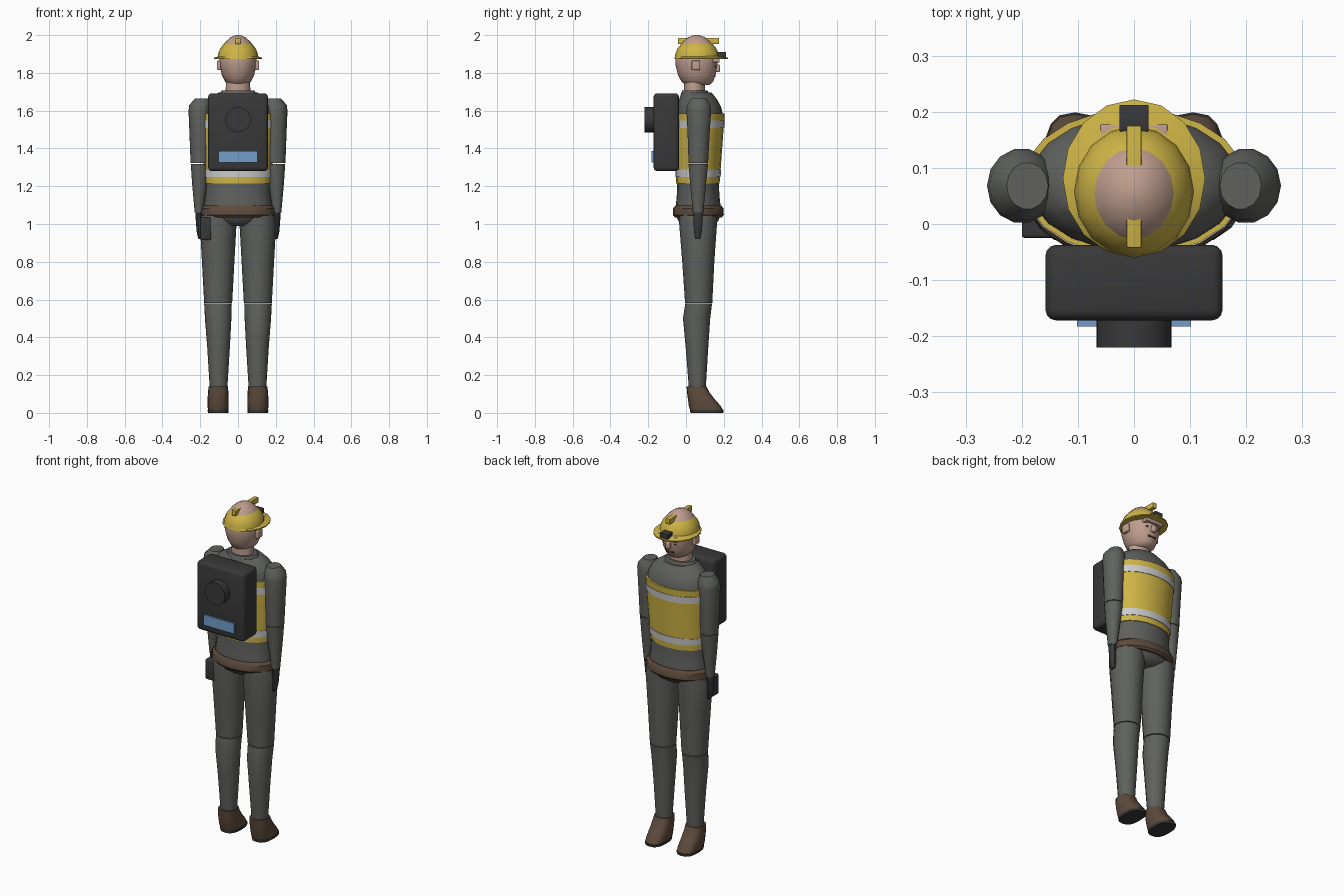
import bpy, bmesh
from math import cos, sin, pi, radians, copysign
from mathutils import Matrix

if "Cube" in bpy.data.objects:
    bpy.data.objects.remove(bpy.data.objects["Cube"])

def mat(name, r, g, b):
    m = bpy.data.materials.new(name)
    m.diffuse_color = (r, g, b, 1)
    m.use_nodes = True
    m.node_tree.nodes["Principled BSDF"].inputs["Base Color"].default_value = m.diffuse_color
    return m

CLOTH = mat("cloth", .115, .12, .11)
BLACK = mat("black", .04, .04, .042)
YELLOW = mat("yellow", .62, .46, .06)
STRIPE = mat("stripe", .65, .65, .65)
SKIN = mat("skin", .52, .34, .27)
BROWN = mat("brown", .11, .07, .045)
BLUE = mat("blue", .17, .34, .6)

def finish(bm, name, m, angle=40):
    bmesh.ops.recalc_face_normals(bm, faces=bm.faces)
    me = bpy.data.meshes.new(name)
    bm.to_mesh(me)
    bm.free()
    ob = bpy.data.objects.new(name, me)
    bpy.context.collection.objects.link(ob)
    me.materials.append(m)
    bpy.ops.object.select_all(action='DESELECT')
    ob.select_set(True)
    bpy.context.view_layer.objects.active = ob
    bpy.ops.object.shade_smooth_by_angle(angle=radians(angle))
    return ob

# Capped loft through elliptical sections (cx, cy, z, rx, ry)
def loft(name, m, secs, n=16, side=1, power=1.0):
    bm = bmesh.new()
    rings = []
    for cx, cy, z, rx, ry in secs:
        ring = []
        for i in range(n):
            c, s = cos(2*pi*i/n), sin(2*pi*i/n)
            ring.append(bm.verts.new((side*(cx + rx*copysign(abs(c)**power, c)),
                                      cy + ry*copysign(abs(s)**power, s), z)))
        rings.append(ring)
    for a, b in zip(rings, rings[1:]):
        for i in range(n):
            j = (i+1) % n
            bm.faces.new((a[i], a[j], b[j], b[i]))
    bm.faces.new(rings[0])
    bm.faces.new(rings[-1])
    return finish(bm, name, m)

def box(name, m, x0, x1, y0, y1, z0, z1, bevel=0):
    bm = bmesh.new()
    mx = Matrix.Translation(((x0+x1)/2, (y0+y1)/2, (z0+z1)/2)) @ Matrix.Diagonal((x1-x0, y1-y0, z1-z0, 1))
    bmesh.ops.create_cube(bm, size=1, matrix=mx)
    if bevel:
        bmesh.ops.bevel(bm, geom=bm.edges[:], offset=bevel, segments=3, profile=.5, affect='EDGES')
    return finish(bm, name, m)

def ball(name, m, c, r, u=16, v=10):
    bm = bmesh.new()
    bmesh.ops.create_uvsphere(bm, u_segments=u, v_segments=v, radius=1,
                              matrix=Matrix.Translation(c) @ Matrix.Diagonal((*r, 1)))
    return finish(bm, name, m)

# Legs, boots, arms and gloves on both sides
for side, tag in ((1, "right"), (-1, "left")):
    loft(tag + "_thigh", CLOTH, [(.105, .067, .582, .074, .072), (.105, .065, .8, .086, .085),
                                 (.105, .064, 1.0, .097, .1), (.1, .064, 1.05, .094, .1)], side=side)
    loft(tag + "_shin", CLOTH, [(.103, .06, .12, .046, .044), (.103, .058, .35, .06, .06),
                                (.105, .056, .5, .07, .072), (.106, .067, .578, .073, .071)], side=side)
    loft(tag + "_sole", BLACK, [(.105, .11, 0, .054, .087), (.105, .11, .015, .056, .089)],
         side=side, power=.75)
    loft(tag + "_boot", BROWN, [(.105, .109, .014, .054, .087), (.105, .1, .035, .056, .085),
                                (.105, .08, .075, .056, .07), (.105, .064, .11, .054, .059),
                                (.104, .056, .14, .051, .053)], side=side, power=.75)
    loft(tag + "_upper_arm", CLOTH, [(.2, .065, 1.322, .051, .053), (.2, .067, 1.48, .057, .06),
                                     (.2, .068, 1.6, .062, .067), (.198, .068, 1.63, .06, .062),
                                     (.19, .068, 1.665, .037, .042)], n=14, side=side)
    loft(tag + "_forearm", CLOTH, [(.207, .064, 1.06, .022, .028), (.203, .064, 1.2, .039, .042),
                                   (.2, .065, 1.318, .05, .053)], n=14, side=side)
    loft(tag + "_glove", BLACK, [(.2, .062, .92, .01, .014), (.204, .063, .96, .015, .022),
                                 (.207, .064, 1.04, .018, .027), (.208, .064, 1.085, .017, .025)],
         n=10, side=side)
    # Ear and eye
    box(tag + "_ear", SKIN, side*.09, side*.112, .03, .075, 1.815, 1.865, .006)
    ball(tag + "_eye", BLACK, (side*.035, .152, 1.835), (.01, .008, .008), 8, 6)

# Torso, pelvis, collar and belt
loft("pelvis", CLOTH, [(0, .065, .99, .08, .07), (0, .065, 1.015, .15, .105), (0, .065, 1.06, .192, .125)])
loft("torso", CLOTH, [(0, .065, 1.04, .188, .124), (0, .064, 1.15, .172, .113), (0, .064, 1.22, .17, .11),
                      (0, .075, 1.56, .192, .124), (0, .069, 1.62, .185, .117),
                      (0, .064, 1.66, .155, .1), (0, .056, 1.695, .105, .08)], n=20)
loft("collar", CLOTH, [(0, .05, 1.68, .105, .08), (0, .047, 1.708, .085, .066)])
loft("belt", BROWN, [(0, .065, 1.035, .187, .124), (0, .065, 1.047, .198, .135),
                     (0, .065, 1.083, .197, .134), (0, .065, 1.098, .182, .121)], n=20)

# Safety vest with two reflective bands
def vest_sec(z, grow=0):
    t = (z - 1.215) / .37
    return (0, .063 + .011*t, z, .176 + .024*t + grow, .115 + .016*t + grow)
loft("vest", YELLOW, [vest_sec(1.215), vest_sec(1.585)], n=20)
for i, z in enumerate((1.248, 1.508)):
    loft(f"reflective_band_{i+1}", STRIPE, [vest_sec(z, .003), vest_sec(z + .04, .003)], n=20)

# Backpack with round port and blue plate
box("backpack", BLACK, -.158, .158, -.172, -.037, 1.28, 1.692, .02)
box("backpack_plate", BLUE, -.102, .102, -.183, -.165, 1.325, 1.386)
bm = bmesh.new()
bmesh.ops.create_cone(bm, cap_ends=True, segments=24, radius1=.067, radius2=.067, depth=.06,
                      matrix=Matrix.Translation((0, -.19, 1.552)) @ Matrix.Rotation(pi/2, 4, 'X'))
finish(bm, "backpack_port", BLACK)
box("belt_pouch", BLACK, -.2, -.142, -.025, .03, .915, 1.035, .006)

# Neck, head and face
loft("neck", SKIN, [(0, .045, 1.67, .066, .056), (0, .045, 1.76, .064, .055)])
loft("head", SKIN, [(0, .062, 1.735, .045, .06), (0, .06, 1.752, .068, .083), (0, .057, 1.79, .086, .1),
                    (0, .056, 1.84, .098, .111), (0, .056, 1.88, .099, .112), (0, .056, 1.93, .086, .096),
                    (0, .056, 1.965, .066, .074), (0, .056, 1.988, .04, .046), (0, .056, 2.0, .012, .014)])
box("brow", SKIN, -.06, .06, .13, .178, 1.855, 1.888, .004)
box("nose", SKIN, -.013, .013, .14, .18, 1.805, 1.845, .006)
box("mouth", BROWN, -.025, .025, .13, .157, 1.778, 1.785)

# Helmet: open dome shell, brim, ridge and lamp
bm = bmesh.new()
bmesh.ops.create_uvsphere(bm, u_segments=16, v_segments=12, radius=1)
bmesh.ops.delete(bm, geom=[v for v in bm.verts if v.co.z < -.01], context='VERTS')
bmesh.ops.transform(bm, verts=bm.verts, matrix=Matrix.Translation((0, .058, 1.876)) @ Matrix.Diagonal((.108, .118, .108, 1)))
finish(bm, "helmet_dome", YELLOW)
bm = bmesh.new()
rings = []
for cy, rx, ry, z in ((.058, .1, .11, 1.873), (.081, .127, .141, 1.873), (.081, .127, .141, 1.88), (.058, .1, .11, 1.89)):
    rings.append([bm.verts.new((rx*cos(2*pi*i/16), cy + ry*sin(2*pi*i/16), z)) for i in range(16)])
for k in range(4):
    a, b = rings[k], rings[(k+1) % 4]
    for i in range(16):
        bm.faces.new((a[i], a[(i+1) % 16], b[(i+1) % 16], b[i]))
finish(bm, "helmet_brim", YELLOW)
box("helmet_ridge", YELLOW, -.013, .013, -.042, .175, 1.953, 1.985, .002)
box("helmet_lamp", BLACK, -.026, .026, .165, .212, 1.88, 1.91, .002)
